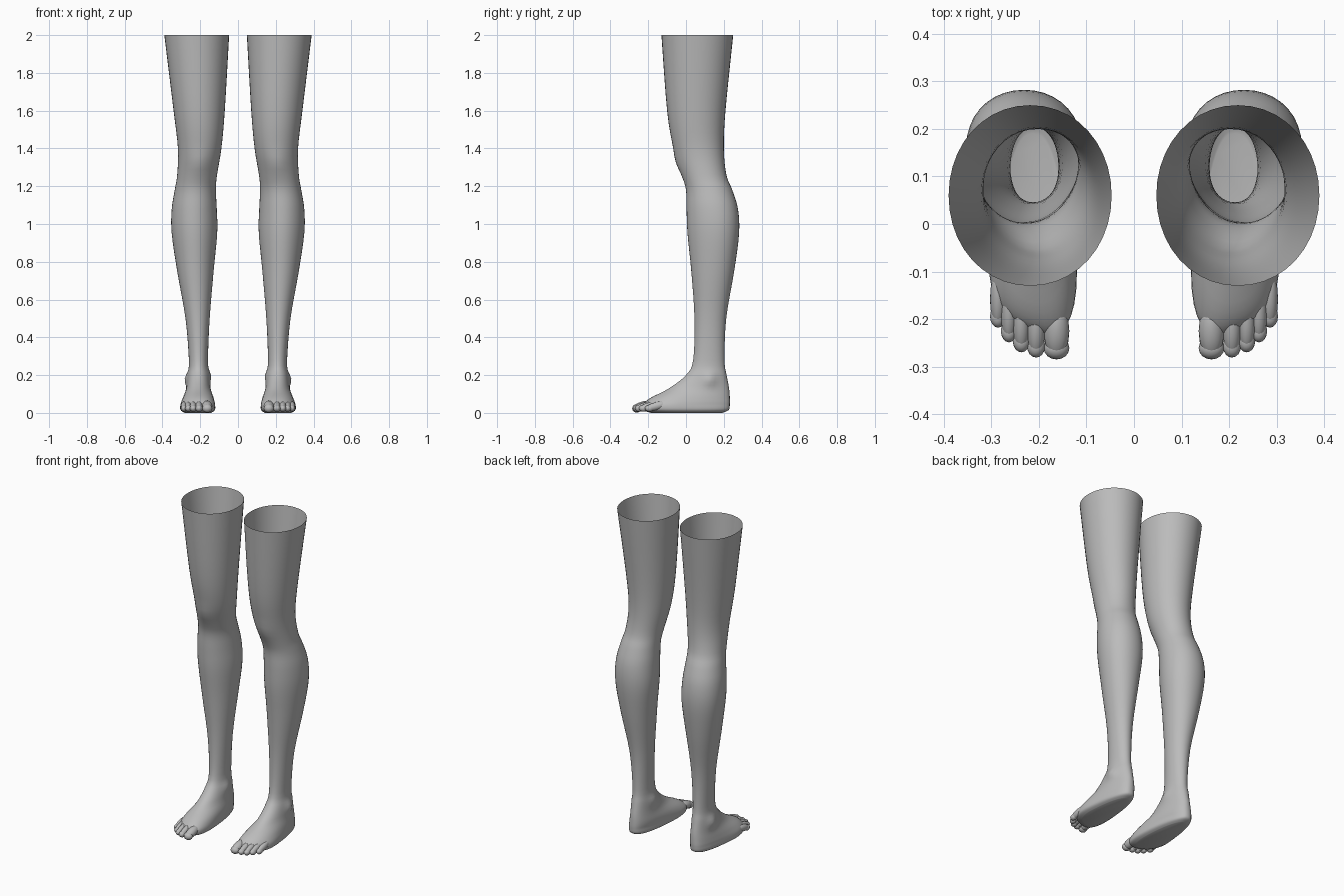
import bpy, bmesh, math
from mathutils import Vector, Matrix

if "Cube" in bpy.data.objects:
    bpy.data.objects.remove(bpy.data.objects["Cube"])

skin = bpy.data.materials.new("plain grey")
skin.diffuse_color = (0.5, 0.5, 0.5, 1)
skin.use_nodes = True
skin.node_tree.nodes["Principled BSDF"].inputs["Base Color"].default_value = skin.diffuse_color

# Horizontal sections: height, inner x, outer x, front y, back y
ROWS = [
    (2.0, .047, .39, -.13, .25),
    (1.6, .07, .341, -.1, .209),
    (1.4, .088, .318, -.066, .2),
    (1.26, .111, .322, -.022, .214),
    (1.18, .117, .335, 0, .245),
    (1.08, .112, .351, .003, .275),
    (.95, .11, .351, .008, .281),
    (.75, .129, .322, .028, .255),
    (.5, .15, .278, .045, .213),
    (.28, .159, .26, .038, .204),
    (.2, .153, .266, 0, .215),
    (.13, .145, .274, -.09, .228),
    (.08, .13, .291, -.185, .232),
    (.045, .124, .302, -.222, .232),
    (.015, .125, .301, -.218, .226),
    (0, .145, .28, -.18, .19),
]
SEG, STEPS = 40, 4

# Soft bumps: centre, radius, push direction
BUMPS = [
    (Vector((.268, .125, .175)), .035, Vector((.016, 0, 0))),   # outer ankle bone
    (Vector((.152, .105, .195)), .035, Vector((-.01, 0, 0))),   # inner ankle bone
    (Vector((.205, -.05, 1.32)), .06, Vector((0, -.01, 0))),    # kneecap
]


def ramp(v, start, end):
    return min(1, max(0, (v - start) / (end - start)))


def catmull(a, b, c, d, t):
    return [.5 * (2*q + (r-p)*t + (2*p-5*q+4*r-s)*t*t + (3*q-p-3*r+s)*t**3)
            for p, q, r, s in zip(a, b, c, d)]


def smooth_rows(rows):
    out = []
    for i in range(len(rows) - 1):
        a, d = rows[max(i-1, 0)], rows[min(i+2, len(rows)-1)]
        out += [catmull(a, rows[i], rows[i+1], d, k / STEPS) for k in range(STEPS)]
    return out + [list(rows[-1])]


def section(row):
    z, x0, x1, y0, y1 = row
    cx, cy, rx, ry = (x0+x1)/2, (y0+y1)/2, (x1-x0)/2, (y1-y0)/2
    foot = ramp(z, .13, .045)
    egg = .28 * foot - .1 * math.exp(-((z - .95) / .25) ** 2)   # wide ball, full calf
    power = 2 / (2.05 + .55 * foot)                             # foot is squarer
    pts = []
    for i in range(SEG):
        a = 2 * math.pi * i / SEG
        c = math.copysign(abs(math.cos(a)) ** power, math.cos(a))
        s = math.copysign(abs(math.sin(a)) ** power, math.sin(a))
        dx = rx * s * (1 + egg * c) / (1 + .5 * egg * egg)
        # the toe line runs back towards the outside
        p = Vector((cx + dx, cy - ry * c + .35 * foot * dx * max(0, c), z))
        pts.append(sum((d * math.exp(-((p - o).length / r) ** 2) for o, r, d in BUMPS), p))
    return pts


def finish(bm, name):
    bmesh.ops.recalc_face_normals(bm, faces=bm.faces)
    me = bpy.data.meshes.new(name)
    bm.to_mesh(me)
    bm.free()
    me.materials.append(skin)
    for f in me.polygons:
        f.use_smooth = True
    ob = bpy.data.objects.new(name, me)
    bpy.context.collection.objects.link(ob)
    ob.modifiers.new("other side", 'MIRROR')       # mirrored across x = 0


# Legs with feet: hollow, open at the top, closed at the sole
bm = bmesh.new()
rings = [[bm.verts.new(p) for p in section(r)] for r in smooth_rows(ROWS)]
for a, b in zip(rings, rings[1:]):
    for i in range(SEG):
        j = (i + 1) % SEG
        bm.faces.new((a[i], b[i], b[j], a[j]))
bm.faces.new(rings[-1])
finish(bm, "legs")

# Toes: a long knuckle and a rounded tip each: x, tip y, radius
bm = bmesh.new()
for x, tip, r in [(.163, -.285, .027), (.206, -.281, .019), (.237, -.27, .018),
                  (.263, -.249, .017), (.286, -.218, .017)]:
    for length, thick, z, tilt in [(.06, .012, .036, .25), (.024, .009, .024, 0)]:
        m = (Matrix.Translation((x, tip + length, z)) @ Matrix.Rotation(tilt, 4, 'X')
             @ Matrix.Diagonal((r, length, r * .5 + thick, 1)))
        bmesh.ops.create_uvsphere(bm, u_segments=16, v_segments=10, radius=1, matrix=m)
finish(bm, "toes")
